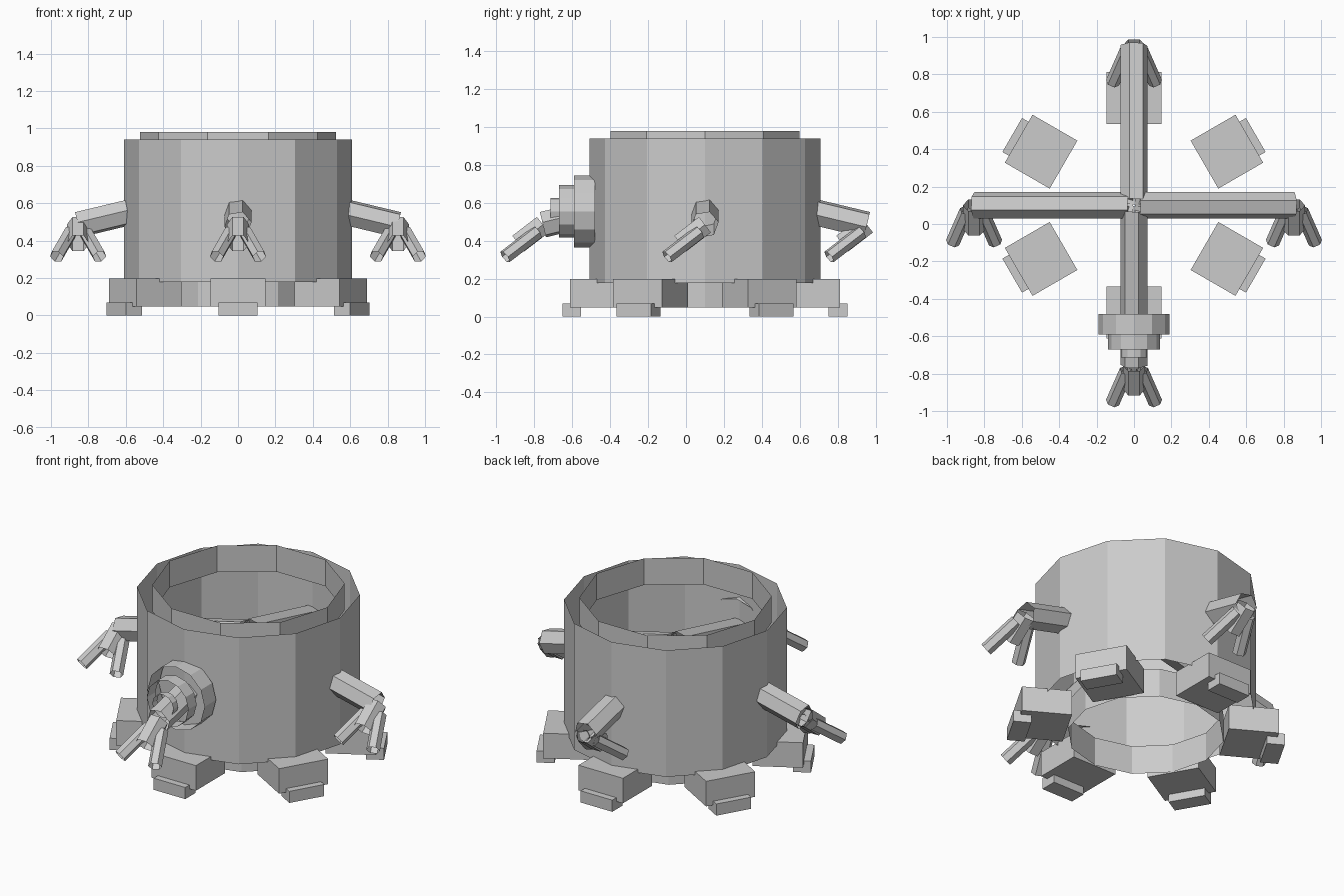
import bpy, bmesh, math
from mathutils import Vector, Matrix

cube = bpy.data.objects.get("Cube")
if cube:
    bpy.data.objects.remove(cube, do_unlink=True)

grey = bpy.data.materials.new("plain grey")
grey.use_nodes = True
colour = (0.6, 0.6, 0.6, 1)
grey.diffuse_color = colour
grey.node_tree.nodes["Principled BSDF"].inputs["Base Color"].default_value = colour

CENTRE = Vector((0, 0.1, 0))


def finish(name, bm):
    mesh = bpy.data.meshes.new(name)
    bm.to_mesh(mesh)
    bm.free()
    mesh.materials.append(grey)
    obj = bpy.data.objects.new(name, mesh)
    bpy.context.collection.objects.link(obj)
    return obj


def tube(name, start, end, radius, sides, roll=0):
    """Open-ended faceted tube between two points."""
    start, end = Vector(start), Vector(end)
    axis = end - start
    turn = Matrix.Identity(3)
    if axis.x or axis.y:
        turn = axis.to_track_quat('Z', 'Y').to_matrix()
    bm = bmesh.new()
    rings = []
    for base in (start, end):
        ring = []
        for i in range(sides):
            a = math.tau * i / sides + math.radians(roll)
            ring.append(bm.verts.new(base + turn @ Vector((math.cos(a), math.sin(a), 0)) * radius))
        rings.append(ring)
    low, high = rings
    for i in range(sides):
        j = (i + 1) % sides
        bm.faces.new((low[i], low[j], high[j], high[i]))
    return finish(name, bm)


def radial_box(name, angle, inner, outer, width, z0, z1):
    """Box set at an angle around the body axis."""
    bm = bmesh.new()
    bmesh.ops.create_cube(bm, size=1)
    bmesh.ops.scale(bm, vec=(outer - inner, width, z1 - z0), verts=bm.verts)
    bmesh.ops.translate(bm, vec=((inner + outer) / 2, 0, (z0 + z1) / 2), verts=bm.verts)
    bmesh.ops.rotate(bm, matrix=Matrix.Rotation(angle, 3, 'Z'), verts=bm.verts)
    bmesh.ops.translate(bm, vec=CENTRE, verts=bm.verts)
    return finish(name, bm)


def upright(name, radius, sides, z0, z1):
    return tube(name, CENTRE + Vector((0, 0, z0)), CENTRE + Vector((0, 0, z1)), radius, sides)


# Open shell: body, inner rim and base collar
upright("body", 0.61, 12, 0.178, 0.94)
upright("top_rim", 0.525, 10, 0.82, 0.98)
upright("base_collar", 0.43, 12, 0.047, 0.22)

# Six feet, each with a toe
for i in range(6):
    angle = math.radians(30 + 60 * i)
    radial_box(f"foot_{i + 1}", angle, 0.435, 0.712, 0.296, 0.047, 0.198)
    radial_box(f"toe_{i + 1}", angle, 0.653, 0.752, 0.21, 0, 0.07)

# Stepped nozzle on the front
for name, y0, y1, radius in (("nozzle_wide", -0.48, -0.59, 0.19),
                             ("nozzle_middle", -0.59, -0.67, 0.138),
                             ("nozzle_tip", -0.67, -0.715, 0.07)):
    tube(name, (0, y0, 0.555), (0, y1, 0.555), radius, 12)

# Four sloping arms, all hands reaching forward and down
for side, direction in (("left", (1, 0, 0)), ("right", (-1, 0, 0)),
                        ("back", (0, 1, 0)), ("front", (0, -1, 0))):
    d = Vector(direction)
    shoulder = CENTRE + d * 0.02 + Vector((0, 0, 0.685))
    wrist = CENTRE + d * 0.855 + Vector((0, 0, 0.485))
    tube(f"{side}_arm", shoulder, wrist, 0.073, 6, 10)
    tube(f"{side}_palm", wrist, wrist + Vector((0, -0.13, -0.1)), 0.06, 6)
    for label, s in (("outer", 1), ("inner", -1)):
        tube(f"{side}_{label}_finger", wrist + Vector((s * 0.04, -0.03, -0.04)),
             wrist + Vector((s * 0.115, -0.2, -0.17)), 0.038, 6)
